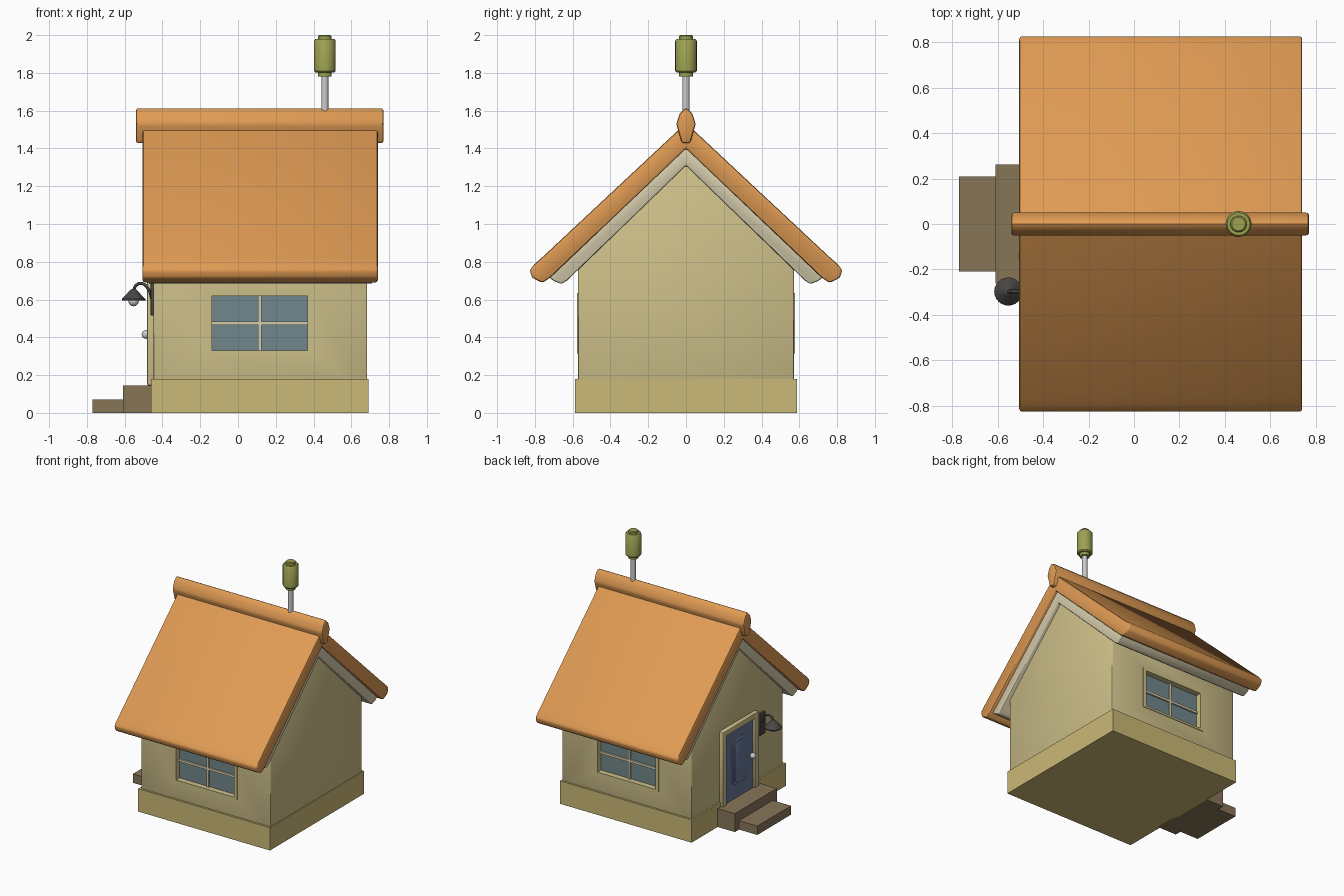
import bpy, bmesh, math
from mathutils import Vector

if "Cube" in bpy.data.objects:
    bpy.data.objects.remove(bpy.data.objects["Cube"])


def material(name, r, g, b):
    m = bpy.data.materials.new(name)
    m.diffuse_color = (*[(c / 255) ** 2.2 for c in (r, g, b)], 1)
    m.use_nodes = True
    m.node_tree.nodes["Principled BSDF"].inputs["Base Color"].default_value = m.diffuse_color
    return m


ORANGE = material("roof_orange", 222, 153, 84)
WALL = material("wall_cream", 204, 190, 136)
BASE = material("base_yellow", 202, 184, 118)
TRIM = material("trim_white", 214, 204, 172)
GLASS = material("glass", 112, 134, 138)
DOOR = material("door_blue", 104, 120, 154)
STONE = material("step_brown", 134, 116, 88)
OLIVE = material("chimney_olive", 156, 160, 82)
DARK = material("lamp_dark", 74, 72, 70)


def finish(ob, mat, bevel=0, segs=2, smooth=True):
    if mat:
        ob.data.materials.append(mat)
    bpy.ops.object.select_all(action='DESELECT')
    ob.select_set(True)
    bpy.context.view_layer.objects.active = ob
    if bevel:
        b = ob.modifiers.new("bevel", 'BEVEL')
        b.width, b.segments, b.limit_method = bevel, segs, 'ANGLE'
        bpy.ops.object.modifier_apply(modifier="bevel")
    if smooth:
        bpy.ops.object.shade_smooth_by_angle(angle=math.radians(40))
    return ob


def from_bmesh(name, bm):
    bmesh.ops.recalc_face_normals(bm, faces=bm.faces)
    me = bpy.data.meshes.new(name)
    bm.to_mesh(me)
    bm.free()
    ob = bpy.data.objects.new(name, me)
    bpy.context.collection.objects.link(ob)
    return ob


def box(name, x, y, z, mat, bevel=0):
    bm = bmesh.new()
    bmesh.ops.create_cube(bm, size=1)
    for v in bm.verts:
        v.co = [lo + (c + .5) * (hi - lo) for c, (lo, hi) in zip(v.co, (x, y, z))]
    return finish(from_bmesh(name, bm), mat, bevel, smooth=bevel > 0)


def prism(name, pts, x0, x1, mat, bevel=0):
    """Extrude a (y, z) outline along x."""
    bm = bmesh.new()
    f = bm.faces.new([bm.verts.new((x0, y, z)) for y, z in pts])
    r = bmesh.ops.extrude_face_region(bm, geom=[f])
    for v in r["geom"]:
        if isinstance(v, bmesh.types.BMVert):
            v.co.x = x1
    return finish(from_bmesh(name, bm), mat, bevel)


def gable(half):
    """Mirror a half outline, top centre to bottom centre, across y = 0."""
    return half + [(-y, z) for y, z in reversed(half) if y > 0]


def lathe(name, profile, mat, at, n=24):
    """Spin an (r, z) profile about a vertical axis."""
    bm = bmesh.new()
    rings = [[bm.verts.new((at[0] + r * math.cos(2 * math.pi * i / n),
                            at[1] + r * math.sin(2 * math.pi * i / n), z))
              for i in range(n)] for r, z in profile]
    for a, b in zip(rings, rings[1:]):
        for i in range(n):
            bm.faces.new((a[i], a[(i + 1) % n], b[(i + 1) % n], b[i]))
    bm.faces.new(rings[0])
    bm.faces.new(rings[-1])
    return finish(from_bmesh(name, bm), mat)


def ball(name, r, at, mat):
    bpy.ops.mesh.primitive_uv_sphere_add(segments=16, ring_count=10, radius=r, location=at)
    ob = bpy.context.object
    ob.name = name
    return finish(ob, mat)


# foundation and gabled walls
box("foundation", (-.46, .69), (-.587, .587), (0, .18), BASE)
walls = prism("walls", gable([(0, 1.36), (.572, .815), (.572, .1)]),
              -.448, .684, WALL, .008)

# windows on the front and back, recessed in the walls
WX, WZ, F = (-.163, .395), (.315, .635), .026
for side, s in (("front", -1), ("back", 1)):
    def dep(a, b):
        return tuple(sorted((s * a, s * b)))
    cutter = box("cutter", WX, dep(.525, .65), WZ, None)
    m = walls.modifiers.new("hole", 'BOOLEAN')
    m.object, m.operation, m.solver = cutter, 'DIFFERENCE', 'EXACT'
    bpy.context.view_layer.objects.active = walls
    bpy.ops.object.modifier_apply(modifier="hole")
    bpy.data.objects.remove(cutter)
    for tag, x, z in (("left", (WX[0], WX[0] + F), WZ), ("right", (WX[1] - F, WX[1]), WZ),
                      ("bottom", WX, (WZ[0], WZ[0] + .016)), ("top", WX, (WZ[1] - .016, WZ[1]))):
        box(f"{side}_window_frame_{tag}", x, dep(.52, .577), z, WALL)
    box(f"{side}_window_glass", WX, dep(.515, .532), WZ, GLASS)
    box(f"{side}_window_upright", (.107, .125), dep(.525, .545), WZ, TRIM)
    box(f"{side}_window_crossbar", WX, dep(.525, .545), (.466, .484), TRIM)

# roof, under-roof lining and ridge cap
prism("roof", gable([(0, 1.535), (.76, .825), (.80, .79), (.828, .757), (.815, .715),
                     (.76, .688), (.72, .715), (0, 1.40)]), -.505, .74, ORANGE, .012)
prism("roof_lining", gable([(0, 1.42), (.74, .73), (.70, .698), (.66, .682),
                            (.63, .70), (0, 1.31)]), -.475, .713, TRIM, .01)
prism("ridge_cap", gable([(0, 1.617), (.033, 1.585), (.052, 1.53), (.04, 1.49), (.022, 1.428)]),
      -.54, .77, ORANGE, .012)

# chimney pipe and cowl
lathe("chimney_pipe", [(.019, 1.5), (.019, 1.8)], None, (.46, 0), 16)
lathe("chimney_cowl", [(.036, 1.78), (.036, 1.802), (.05, 1.802), (.057, 1.81), (.057, 1.97),
                       (.05, 1.98), (.036, 1.98), (.036, 1.994), (.03, 2.0)], OLIVE, (.46, 0))

# door steps
box("upper_step", (-.61, -.44), (-.262, .262), (0, .145), STONE)
box("lower_step", (-.77, -.60), (-.21, .21), (0, .07), STONE)

# door with frame, panel moulding and knob
for tag, s in (("front", -1), ("back", 1)):
    box(f"door_jamb_{tag}", (-.482, -.43), tuple(sorted((s * .175, s * .225))),
        (.145, .735), WALL, .008)
box("door_lintel", (-.482, -.43), (-.225, .225), (.69, .735), WALL, .008)
box("door", (-.462, -.43), (-.18, .18), (.145, .70), DOOR)


def panel_outline(w, h, c):
    return [(y * s, .43 + z * t) for s, t, k in ((1, 1, 0), (-1, 1, 1), (-1, -1, 0), (1, -1, 1))
            for y, z in ([(w, h - c), (w - c, h)] if not k else [(w - c, h), (w, h - c)])]


prism("door_moulding", panel_outline(.085, .18, .03), -.469, -.45, DOOR, .004)
prism("door_panel", panel_outline(.066, .16, .025), -.474, -.45, DOOR, .004)
ball("door_knob", .023, (-.487, -.14, .415), None)

# wall lamp
LX, LY = -.553, -.297
box("lamp_plate", (-.463, -.44), (LY - .035, LY + .035), (.515, .69), DARK, .006)
cu = bpy.data.curves.new("lamp_arm", 'CURVE')
cu.dimensions, cu.bevel_depth, cu.bevel_resolution = '3D', .008, 2
sp = cu.splines.new('BEZIER')
path = [(-.455, .60), (-.475, .655), (-.51, .685), (-.54, .675), (LX, .645)]
sp.bezier_points.add(len(path) - 1)
for p, (x, z) in zip(sp.bezier_points, path):
    p.co = Vector((x, LY, z))
    p.handle_left_type = p.handle_right_type = 'AUTO'
arm = bpy.data.objects.new("lamp_arm", cu)
bpy.context.collection.objects.link(arm)
cu.materials.append(DARK)
lathe("lamp_shade", [(.008, .657), (.018, .65), (.062, .602), (.062, .596), (.015, .635)],
      DARK, (LX, LY))
ball("lamp_bulb", .028, (LX, LY, .592), None)
